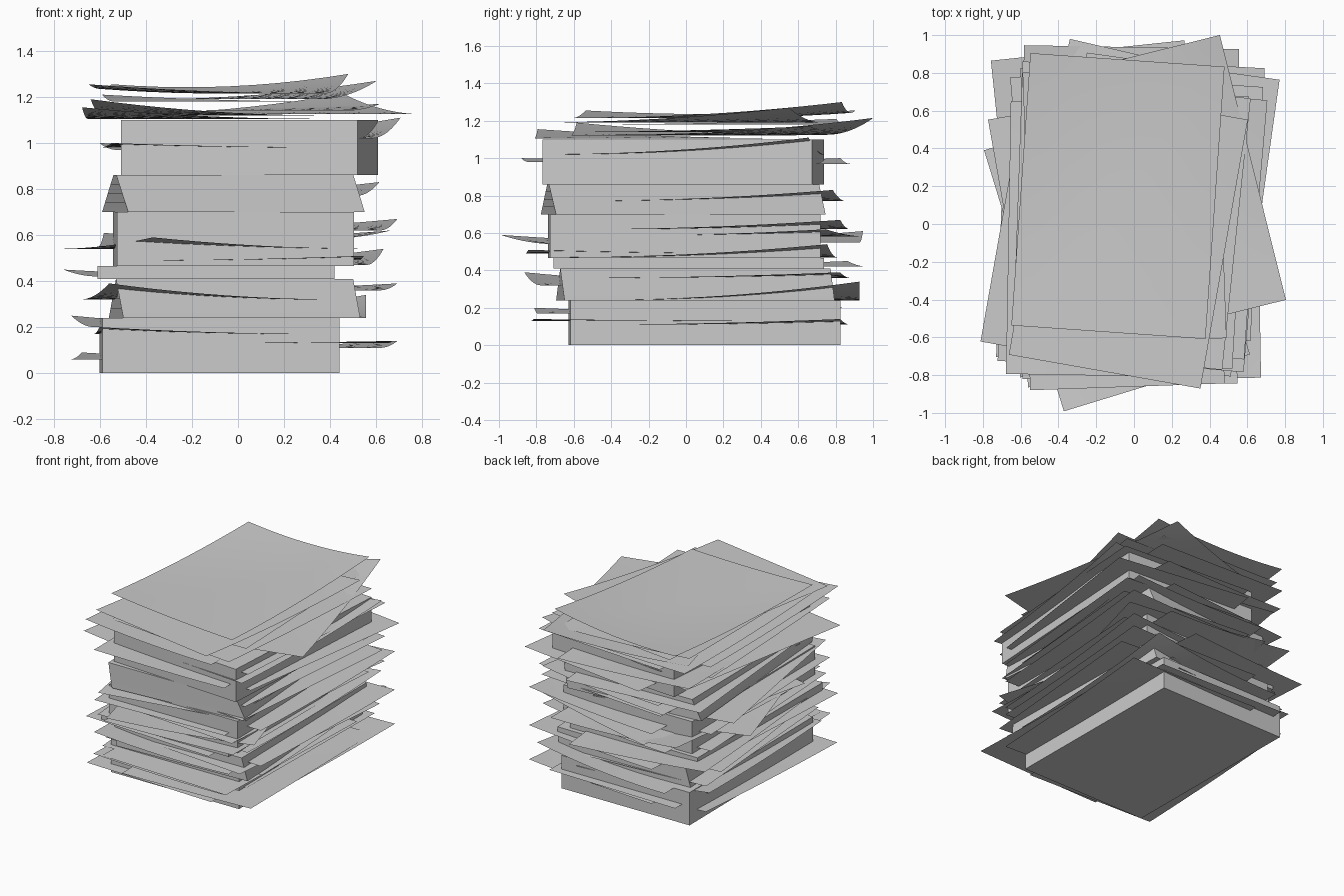
import bpy
import bmesh
from math import radians
from mathutils import Matrix, Vector

cube = bpy.data.objects.get("Cube")
if cube:
    bpy.data.objects.remove(cube, do_unlink=True)

WIDTH, LENGTH = 1.03, 1.445
CORNERS = {
    "front_left": (-1, -1),
    "front_right": (1, -1),
    "back_right": (1, 1),
    "back_left": (-1, 1),
}

# Plain paper material
paper = bpy.data.materials.new("paper_grey")
paper.use_nodes = True
paper.diffuse_color = (0.6, 0.6, 0.6, 1)
shader = paper.node_tree.nodes["Principled BSDF"]
shader.inputs["Base Color"].default_value = paper.diffuse_color


def finish(name, bm):
    """Turn a bmesh into a smooth-shaded paper object."""
    mesh = bpy.data.meshes.new(name)
    bm.to_mesh(mesh)
    bm.free()
    mesh.materials.append(paper)
    obj = bpy.data.objects.new(name, mesh)
    bpy.context.collection.objects.link(obj)
    bpy.ops.object.select_all(action='DESELECT')
    obj.select_set(True)
    bpy.context.view_layer.objects.active = obj
    bpy.ops.object.shade_smooth_by_angle(angle=radians(30))


def place(x, y, turn):
    return Matrix.Translation((x, y, 0)) @ Matrix.Rotation(radians(turn), 4, 'Z')


def block(name, x, y, bottom, top, turn_bottom, turn_top):
    """A pile of squared-up pages, optionally twisted from bottom to top."""
    bm = bmesh.new()
    bmesh.ops.create_cube(bm, size=1)
    upright = [e for e in bm.edges
               if abs(e.verts[0].co.z - e.verts[1].co.z) > 0.5]
    bmesh.ops.subdivide_edges(bm, edges=upright, cuts=3, use_grid_fill=True)
    for v in bm.verts:
        t = v.co.z + 0.5
        turn = turn_bottom + (turn_top - turn_bottom) * t
        flat = Vector((v.co.x * WIDTH, v.co.y * LENGTH, 0))
        v.co = place(x, y, turn) @ flat
        v.co.z = bottom + (top - bottom) * t
    finish(name, bm)


def sheet(name, x, y, z, turn, lifts):
    """A single loose page whose listed corners curl upward."""
    bm = bmesh.new()
    bmesh.ops.create_grid(bm, x_segments=10, y_segments=14, size=1)
    for v in bm.verts:
        u, w = v.co.x, v.co.y
        rise = 0
        for corner, height in lifts.items():
            cu, cw = CORNERS[corner]
            rise += height * max(0, (u * cu + w * cw) / 2) ** 2
        v.co = place(x, y, turn) @ Vector((u * WIDTH / 2, w * LENGTH / 2, 0))
        v.co.z = z + rise
    finish(name, bm)


def curled_sheets(corner, rows):
    """Loose pages that all curl at the same corner."""
    for number, (x, y, z, turn, lift) in enumerate(rows, 1):
        sheet(f"loose_sheet_{corner}_{number}", x, y, z, turn, {corner: lift})


# Thick bundles, bottom to top: x, y, bottom, top, turn at bottom, turn at top
BUNDLES = [
    (-.08, .1, 0, .24, .5, .5),
    (-.015, .05, .24, .41, 2.5, 0),
    (-.095, .015, .41, .465, 0, 0),
    (-.02, -.01, .465, .7, .7, .7),
    (-.02, -.015, .7, .86, 4.5, .5),
    (.05, -.015, .86, 1.1, -3.5, -3.5),
]
for number, bundle in enumerate(BUNDLES, 1):
    block(f"paper_bundle_{number}", *bundle)

# Curled loose sheets: x, y, z, turn, lift
curled_sheets("front_left", [
    (-.1, -.08, .17, 1, .03),
    (-.11, -.1, .32, 5, .07),
    (-.09, -.15, .54, 17, .05),
    (-.06, -.14, .98, 2, .02),
    (-.15, -.08, 1.105, -1, .05),
    (-.1, .12, 1.12, -2, .07),
])
curled_sheets("front_right", [
    (.145, -.1, .13, 1, .01),
    (.02, -.13, .49, 1, .02),
])
curled_sheets("back_right", [
    (.14, .13, .11, -3, .03),
    (.04, .205, .24, 0, .1),
    (.14, .13, .36, -3, .03),
    (.08, .06, .47, -3, .07),
    (0, .16, .58, -13, .04),
    (.14, .13, .62, -3, .05),
    (.05, .1, .77, -4, .06),
    (.13, -.02, 1.02, -5, .09),
    (.13, .175, 1.125, 14, .09),
    (.03, 0, 1.14, -6, .03),
    (-.03, -.07, 1.19, -10, .08),
])
curled_sheets("back_left", [
    (-.19, 0, .06, -2, .03),
    (-.16, .08, .2, 4, .05),
    (-.17, .2, .42, 6, .03),
    (-.08, .215, .55, -1, .06),
    (-.05, .13, .97, 3, .03),
    (-.05, .1, 1.18, 2, .03),
])

# Flat loose sheets: x, y, z, turn
FLAT = [
    (-.04, .17, .14, -1),
    (0, -.1, .2, -2),
    (-.12, .06, .28, 4),
    (.1, 0, .34, -5),
    (-.17, -.03, .41, -3),
    (-.1, -.05, .49, 3),
    (.05, -.05, .57, -4),
    (-.1, -.08, .6, 2),
    (-.14, -.07, .69, 10),
    (.1, .03, .72, -5),
    (.1, .06, .81, -5),
    (-.08, .1, .82, 5),
    (.16, .12, .92, -8),
    (-.18, 0, .97, -10),
    (.12, .04, 1.06, -4),
]
for number, (x, y, z, turn) in enumerate(FLAT, 1):
    sheet(f"flat_sheet_{number}", x, y, z, turn, {})

# Top page, curled at three corners
sheet("top_sheet", -.085, .148, 1.215, -4,
      {"front_left": .04, "back_right": .085, "back_left": .04})
